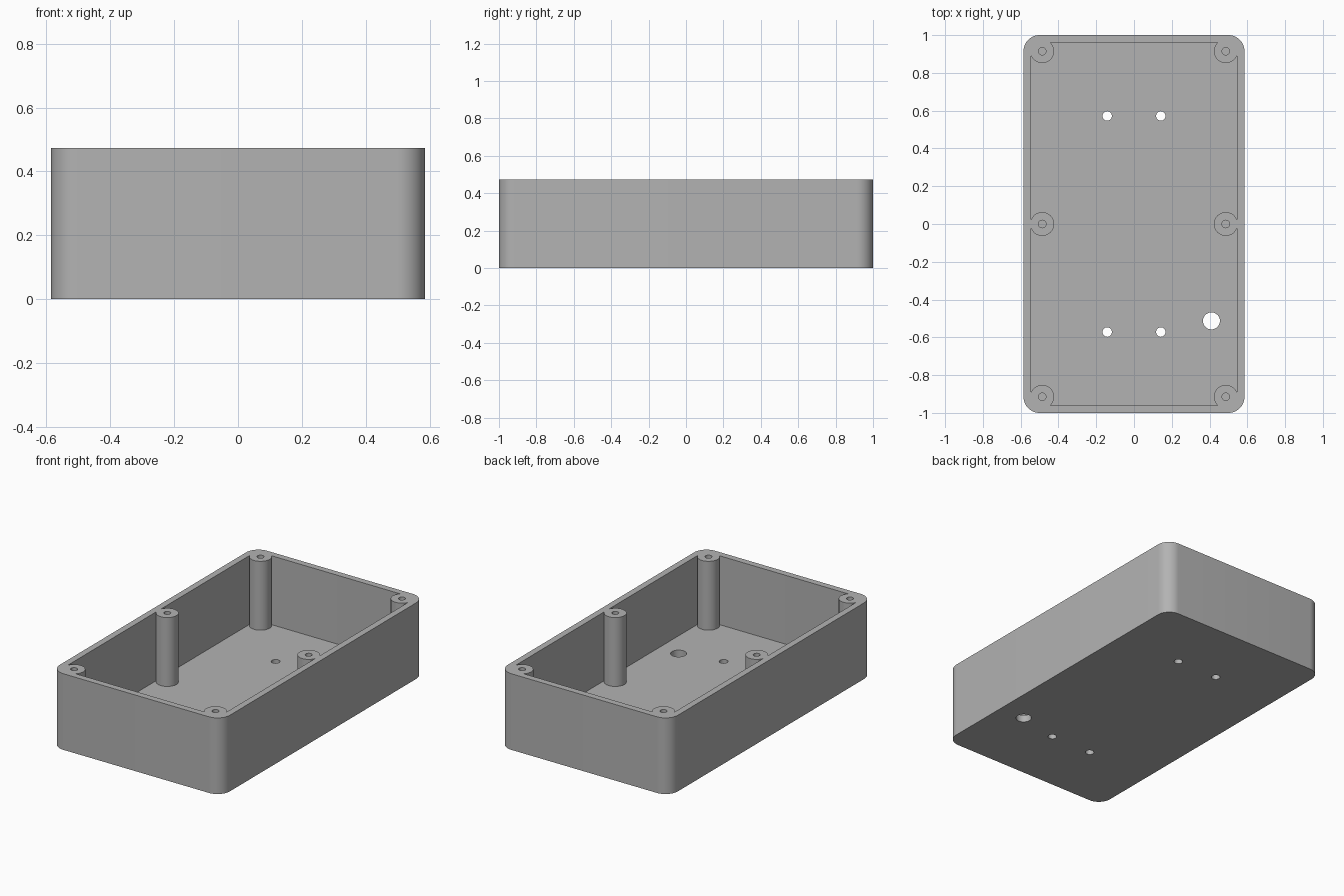
import bpy
import bmesh
from math import sin, cos, pi, radians

if "Cube" in bpy.data.objects:
    bpy.data.objects.remove(bpy.data.objects["Cube"], do_unlink=True)

HALF_X, HALF_Y, HEIGHT = 0.585, 1.0, 0.473
WALL, FLOOR, CORNER = 0.04, 0.045, 0.085

grey = bpy.data.materials.new("plain_grey")
grey.use_nodes = True
colour = (0.45, 0.45, 0.45, 1)
grey.diffuse_color = colour
grey.node_tree.nodes["Principled BSDF"].inputs["Base Color"].default_value = colour


def rounded_rectangle(hx, hy, r, steps=12):
    points = []
    for quarter, (sx, sy) in enumerate([(1, 1), (-1, 1), (-1, -1), (1, -1)]):
        for i in range(steps + 1):
            a = (quarter + i / steps) * pi / 2
            points.append((sx * (hx - r) + r * cos(a), sy * (hy - r) + r * sin(a)))
    return points


def circle(x, y, r, sides=48):
    return [(x + r * cos(2 * pi * i / sides), y + r * sin(2 * pi * i / sides))
            for i in range(sides)]


def prism(name, outline, z0, z1):
    bm = bmesh.new()
    face = bm.faces.new([bm.verts.new((x, y, z0)) for x, y in outline])
    top = bmesh.ops.extrude_face_region(bm, geom=[face])["geom"]
    bmesh.ops.translate(bm, vec=(0, 0, z1 - z0),
                        verts=[v for v in top if isinstance(v, bmesh.types.BMVert)])
    bmesh.ops.recalc_face_normals(bm, faces=bm.faces)
    mesh = bpy.data.meshes.new(name)
    bm.to_mesh(mesh)
    bm.free()
    mesh.materials.append(grey)
    obj = bpy.data.objects.new(name, mesh)
    bpy.context.collection.objects.link(obj)
    return obj


def cut(target, cutter):
    mod = target.modifiers.new("cut_" + cutter.name, "BOOLEAN")
    mod.operation, mod.solver, mod.object = "DIFFERENCE", "EXACT", cutter
    bpy.ops.object.select_all(action="DESELECT")
    bpy.context.view_layer.objects.active = target
    target.select_set(True)
    bpy.ops.object.modifier_apply(modifier=mod.name)
    bpy.data.objects.remove(cutter, do_unlink=True)


def smooth(obj):
    bpy.ops.object.select_all(action="DESELECT")
    bpy.context.view_layer.objects.active = obj
    obj.select_set(True)
    bpy.ops.object.shade_smooth_by_angle(angle=radians(30))


# Open box with rounded corners
case = prism("case", rounded_rectangle(HALF_X, HALF_Y, CORNER), 0, HEIGHT)
cut(case, prism("cavity", rounded_rectangle(HALF_X - WALL, HALF_Y - WALL, CORNER - WALL),
                FLOOR, HEIGHT + 0.1))

# Four mounting holes and one cable hole through the floor
floor_holes = [(sx * 0.142, sy * 0.572, 0.025) for sx in (-1, 1) for sy in (-1, 1)]
floor_holes.append((0.41, -0.513, 0.045))
for x, y, r in floor_holes:
    cut(case, prism("floor_hole", circle(x, y, r), -0.1, 0.2))
smooth(case)

# Screw posts along both long walls
for side, sx in (("left", 1), ("right", -1)):
    for place, y in (("front", -0.915), ("middle", 0), ("back", 0.915)):
        x = sx * 0.486
        post = prism(f"screw_post_{place}_{side}", circle(x, y, 0.063), FLOOR - 0.01, HEIGHT)
        cut(post, prism("screw_hole", circle(x, y, 0.02), FLOOR, HEIGHT + 0.1))
        smooth(post)
